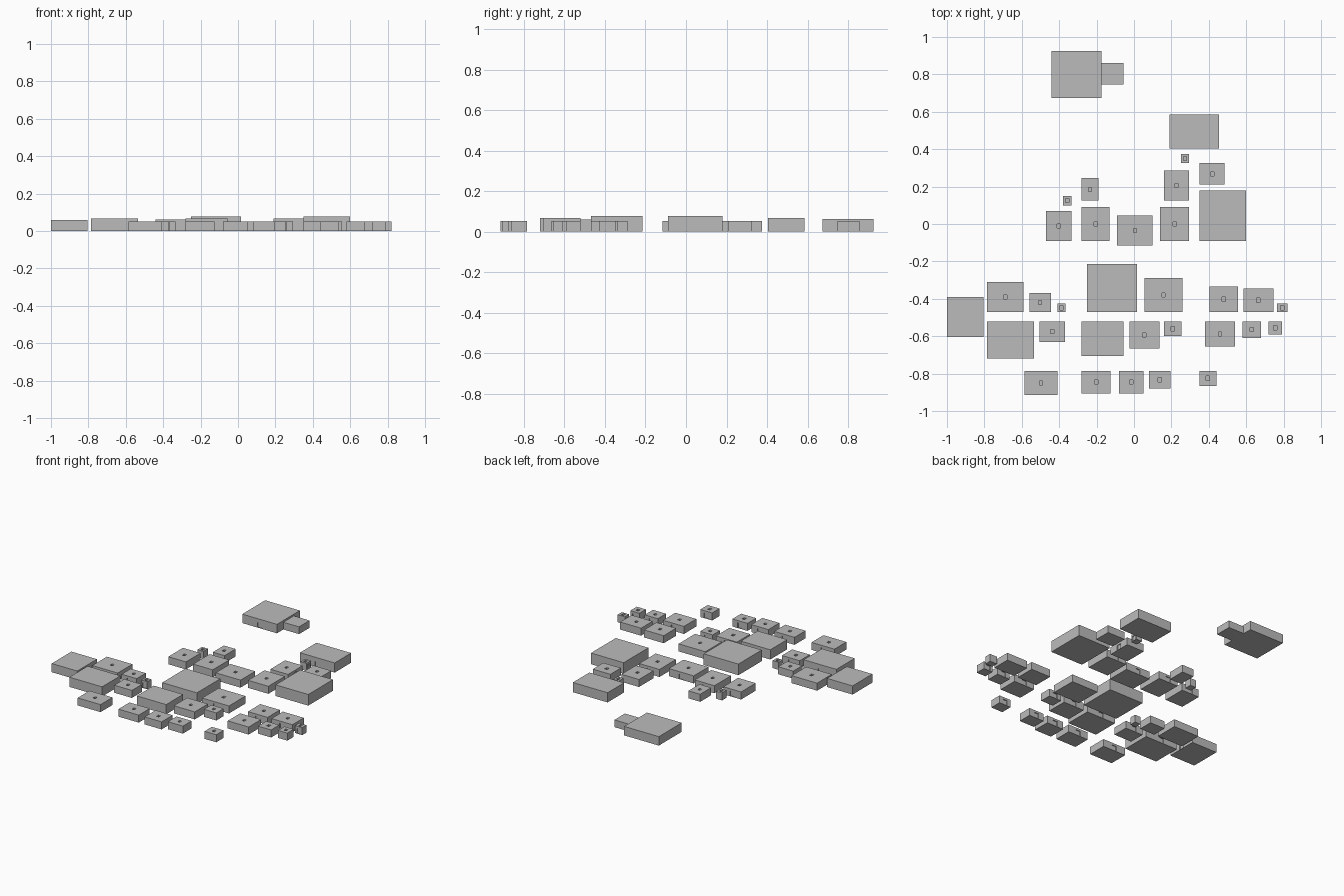
import bpy, bmesh
from mathutils import Vector

if "Cube" in bpy.data.objects:
    bpy.data.objects.remove(bpy.data.objects["Cube"])

stone = bpy.data.materials.new("grey stone")
stone.diffuse_color = (0.5, 0.5, 0.5, 1)
stone.use_nodes = True
stone.node_tree.nodes["Principled BSDF"].inputs["Base Color"].default_value = stone.diffuse_color


def recess(bm, normal, centre, half, depth):
    """Cut a shallow rectangular opening into the wall or roof facing `normal`."""
    bm.normal_update()
    face = max(bm.faces, key=lambda f: f.normal.dot(normal) + f.calc_area() * 0.01)
    mid = face.calc_center_median()
    bmesh.ops.inset_region(bm, faces=[face], thickness=0.004)
    for v in face.verts:
        for i in range(3):
            if abs(normal[i]) < 0.5:
                v.co[i] = centre[i] + (half[i] if v.co[i] > mid[i] else -half[i])
    sunk = bmesh.ops.extrude_discrete_faces(bm, faces=[face])["faces"][0]
    for v in sunk.verts:
        v.co -= normal * depth


def house(name, x0, x1, y0, y1, h=0.052, hatch=True, door=None):
    bm = bmesh.new()
    bmesh.ops.create_cube(bm, size=1)
    for v in bm.verts:
        v.co = Vector((x1 if v.co.x > 0 else x0, y1 if v.co.y > 0 else y0,
                       h if v.co.z > 0 else 0))
    cx, cy = (x0 + x1) / 2, (y0 + y1) / 2
    # roof hatch
    if hatch:
        recess(bm, Vector((0, 0, 1)), (cx, cy, h), (0.009, 0.011, 0), 0.012)
    # doorway
    if door:
        n = Vector(door)
        w = min(0.017, 0.3 * min(x1 - x0, y1 - y0))
        recess(bm, n, (cx, cy, 0.019), (w, w, 0.018), 0.006)
    me = bpy.data.meshes.new(name)
    bm.to_mesh(me)
    bm.free()
    me.materials.append(stone)
    bpy.context.collection.objects.link(bpy.data.objects.new(name, me))


FRONT, BACK, RIGHT = (0, -1, 0), (0, 1, 0), (1, 0, 0)

# south row: houses share their back line
for x0, x1, y in [(-.585, -.41, -.915), (-.28, -.125, -.905), (-.08, .05, -.905),
                  (.08, .195, -.88), (.35, .44, -.865)]:
    house("south_house", x0, x1, y, -.785, door=BACK)

# street, near side
for x0, x1, y in [(-.505, -.37, -.63), (-.025, .135, -.665), (.16, .255, -.6),
                  (.38, .54, -.655), (.58, .68, -.61), (.72, .79, -.59)]:
    house("near_street_house", x0, x1, y, -.52, door=BACK)
house("near_street_hall", -.785, -.535, -.72, -.52, .067, False, BACK)
house("near_street_hall", -.28, -.055, -.705, -.52, .067, False, BACK)

# street, far side
for x0, x1, y in [(-.785, -.59, -.31), (-.56, -.445, -.37), (-.41, -.365, -.425),
                  (.055, .26, -.29), (.405, .555, -.335), (.585, .745, -.345),
                  (.765, .82, -.425)]:
    house("far_street_house", x0, x1, -.47, y, door=FRONT)
house("far_street_hall", -.25, .015, -.47, -.215, .077, False, FRONT)
house("street_end_hall", -1.0, -.805, -.605, -.39, .06, False, RIGHT)

# middle quarter
for x0, x1, y in [(-.47, -.335, .07), (-.28, -.13, .09), (.14, .295, .09)]:
    house("middle_house", x0, x1, -.09, y, door=BACK)
house("middle_house", -.09, .10, -.115, .045, door=BACK)
house("middle_hall", .35, .6, -.09, .18, .077, False)

# north quarter
house("north_house", -.28, -.19, .125, .245)
house("north_house", .16, .295, .125, .285, door=RIGHT)
house("north_house", .35, .485, .21, .325)
house("north_shed", -.38, -.335, .10, .15)
house("north_shed", .25, .295, .325, .375, door=RIGHT)
house("north_hall", .19, .455, .405, .585, .067, False, FRONT)

# outlying hall with its annex
house("outlying_hall", -.44, -.175, .675, .925, .062, False, FRONT)
house("outlying_annex", -.175, -.055, .745, .86, .05, False)
